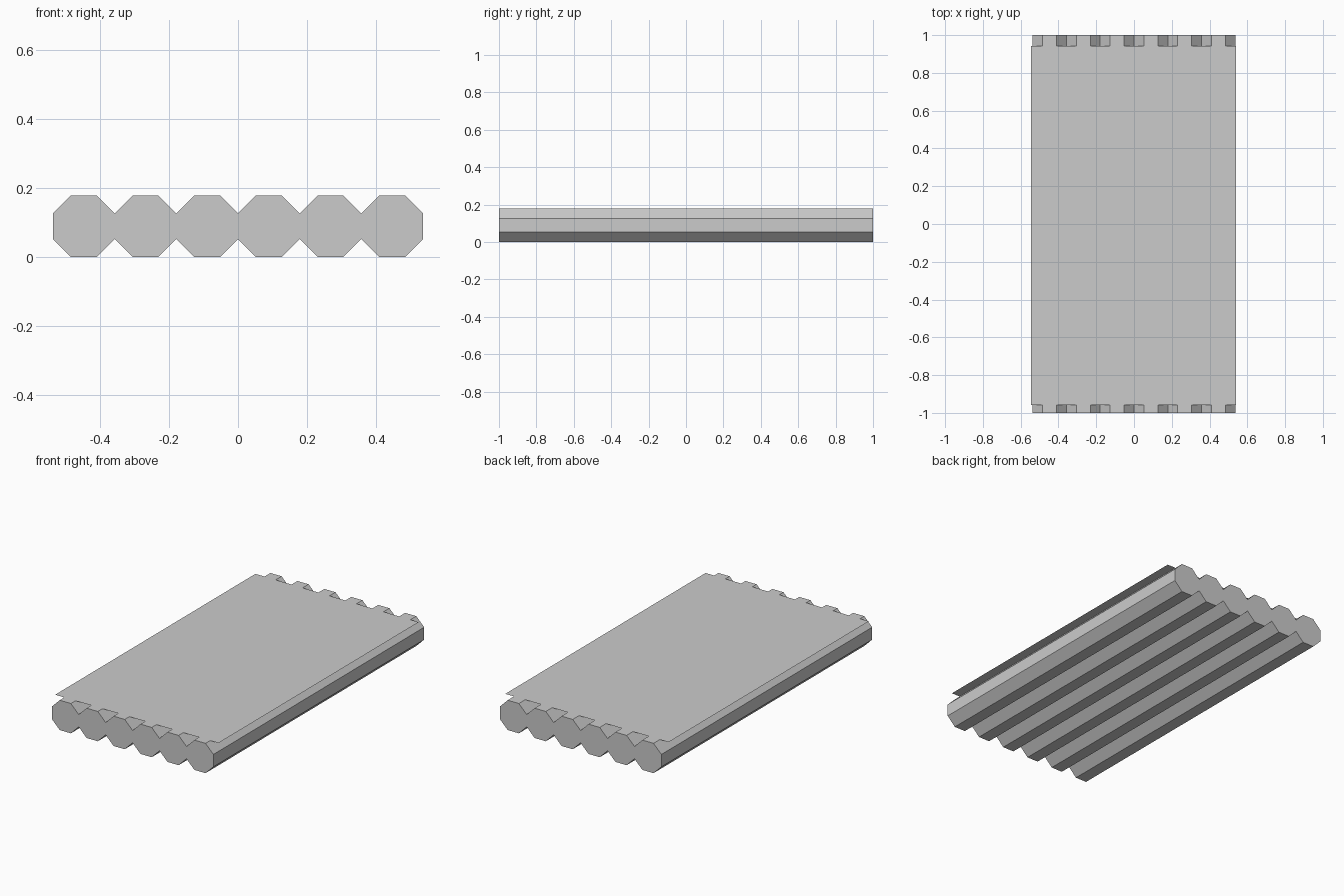
import bpy
import math

if "Cube" in bpy.data.objects:
    bpy.data.objects.remove(bpy.data.objects["Cube"])

LOGS = 6
WIDTH = 0.179                      # log size across its flats
RADIUS = WIDTH / 2 / math.cos(math.pi / 8)

# Octagonal logs laid side by side along y, flat side down
for i in range(LOGS):
    x = (i - (LOGS - 1) / 2) * WIDTH
    bpy.ops.mesh.primitive_cylinder_add(
        vertices=8, radius=RADIUS, depth=2.0, location=(x, 0, WIDTH / 2))
    log = bpy.context.object
    log.name = f"log_{i + 1}"
    for v in log.data.vertices:
        # place the eight corners so flats face up, down and sideways
        a = math.atan2(v.co.y, v.co.x) + math.pi / 8
        v.co = (RADIUS * math.cos(a), v.co.z, RADIUS * math.sin(a))
    log.data.flip_normals()        # swapping y and z mirrors the mesh

# Thin sheet deck resting on the logs, slightly off centre
bpy.ops.mesh.primitive_plane_add(size=1, location=(-0.0015, -0.008, WIDTH + 0.001))
deck = bpy.context.object
deck.name = "deck_sheet"
for v in deck.data.vertices:
    v.co.x *= 1.085
    v.co.y *= 1.9
